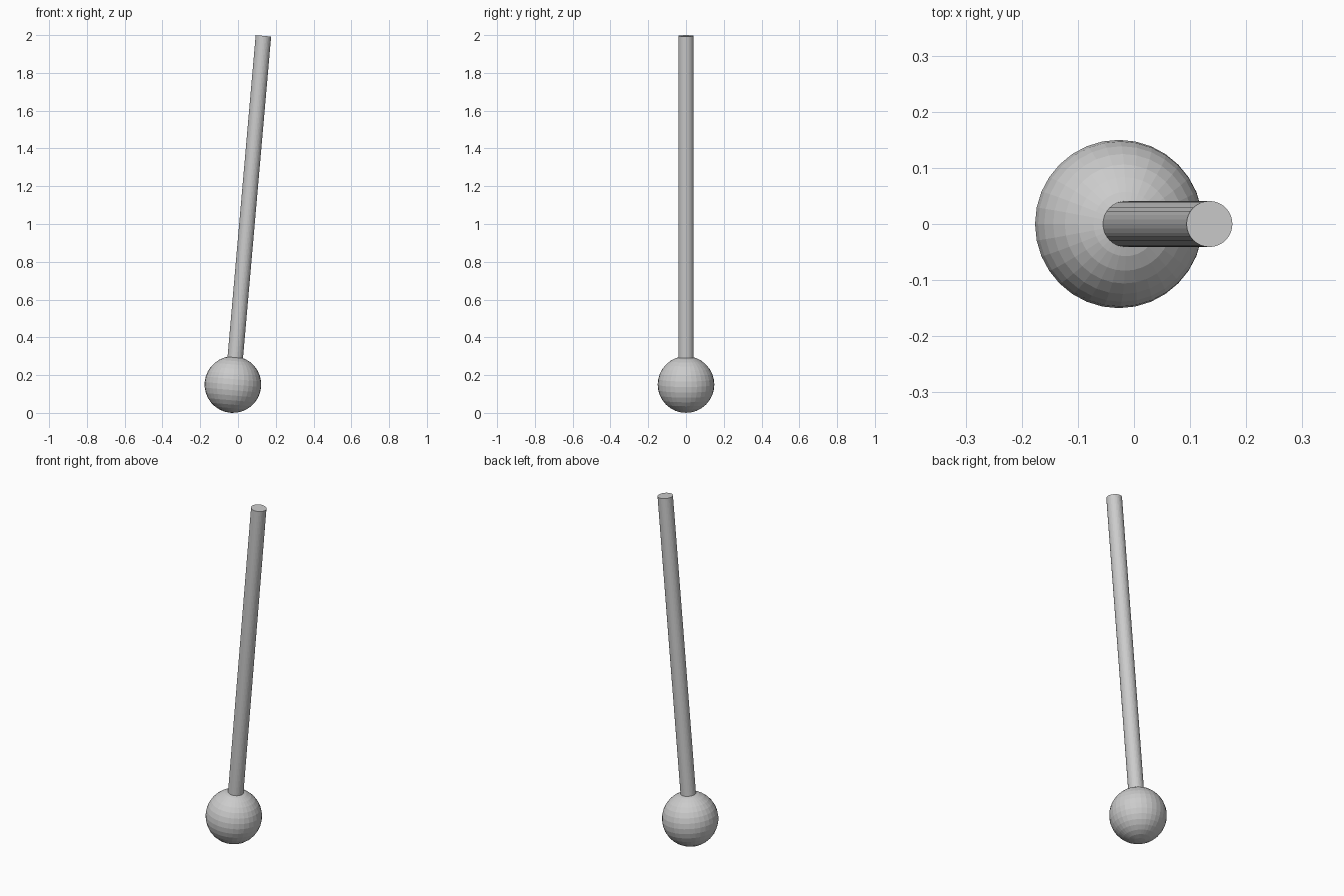
import bpy
from math import radians
from mathutils import Vector, Matrix

if "Cube" in bpy.data.objects:
    bpy.data.objects.remove(bpy.data.objects["Cube"])

TILT = radians(5)
R_BALL, R_ROD = 0.15, 0.041
centre = Vector((-0.027, 0, 0.15))
axis = Matrix.Rotation(TILT, 3, 'Y') @ Vector((0, 0, 1))

# Ball at the bottom, its pole tilted along the rod
bpy.ops.mesh.primitive_uv_sphere_add(segments=32, ring_count=16, radius=R_BALL,
                                     location=centre, rotation=(0, TILT, 0))
bpy.context.object.name = "ball"

# Leaning rod rising from just inside the ball
start, end = 0.13, 1.853
bpy.ops.mesh.primitive_cylinder_add(vertices=32, radius=R_ROD, depth=end - start,
                                    location=centre + axis * (start + end) / 2,
                                    rotation=(0, TILT, 0))
bpy.context.object.name = "rod"
